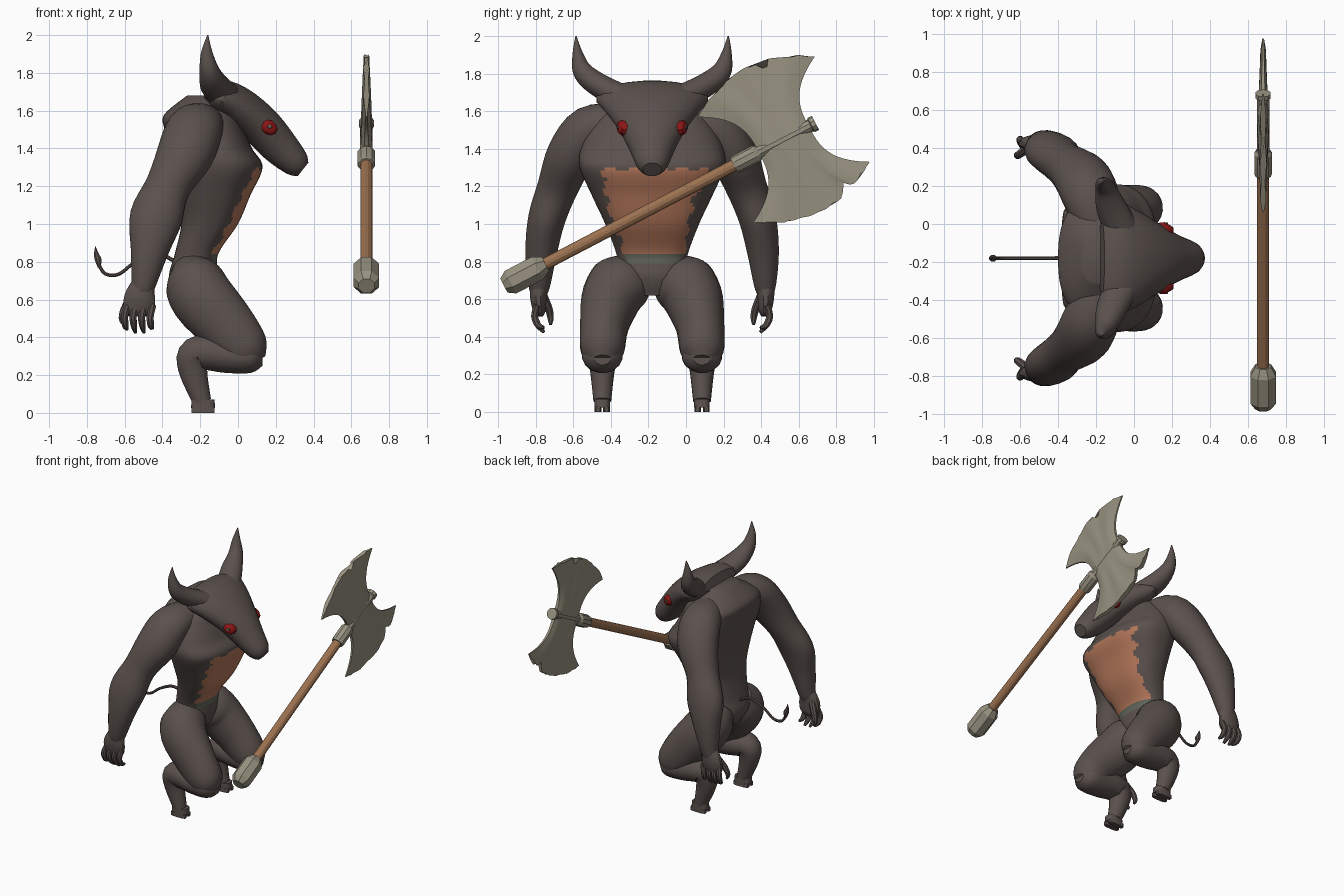
import bpy, bmesh, math, random
from mathutils import Vector

random.seed(4)
if "Cube" in bpy.data.objects:
    bpy.data.objects.remove(bpy.data.objects["Cube"], do_unlink=True)


def material(name, r, g, b):
    m = bpy.data.materials.new(name)
    m.use_nodes = True
    m.diffuse_color = (r, g, b, 1)
    m.node_tree.nodes["Principled BSDF"].inputs["Base Color"].default_value = (r, g, b, 1)
    return m


HIDE = material("dark hide", .105, .083, .075)
BELLY = material("bare belly", .47, .19, .105)
MOSS = material("waist fringe", .12, .13, .1)
WOOD = material("wood", .33, .165, .08)
METAL = material("dull metal", .31, .285, .215)
RED = material("eye red", .26, .008, .008)
MID_Y = -.18  # symmetry plane of the creature


def loft(name, rings, mats, rule=None, y0=MID_Y, angle=40):
    """Skin a list of closed rings, capping both ends."""
    bm = bmesh.new()
    loops = [[bm.verts.new(p) for p in ring] for ring in rings]
    n = len(loops[0])
    for a, b in zip(loops, loops[1:]):
        for i in range(n):
            j = (i + 1) % n
            bm.faces.new((a[i], a[j], b[j], b[i]))
    bm.faces.new(loops[0])
    bm.faces.new(loops[-1])
    bmesh.ops.recalc_face_normals(bm, faces=bm.faces)
    if rule:
        for f in bm.faces:
            f.material_index = rule(f.calc_center_median())
    me = bpy.data.meshes.new(name)
    bm.to_mesh(me)
    bm.free()
    for m in mats:
        me.materials.append(m)
    ob = bpy.data.objects.new(name, me)
    bpy.context.collection.objects.link(ob)
    ob.location.y = y0
    bpy.ops.object.select_all(action='DESELECT')
    ob.select_set(True)
    bpy.context.view_layer.objects.active = ob
    bpy.ops.object.shade_smooth_by_angle(angle=math.radians(angle))
    return ob


def spline(points, steps):
    """Catmull-Rom resampling of rows of numbers."""
    if steps == 1:
        return points
    p = [points[0]] + list(points) + [points[-1]]
    out = []
    for k in range(1, len(p) - 2):
        for s in range(steps):
            t = s / steps
            out.append([.5 * (2 * b + (c - a) * t + (2 * a - 5 * b + 4 * c - d) * t * t
                              + (3 * b - a - 3 * c + d) * t ** 3)
                        for a, b, c, d in zip(*p[k - 1:k + 3])])
    return out + [list(points[-1])]


def tube(name, points, mats, ref, side=1, n=16, steps=4, flat=False, power=1.0, **kw):
    """Rows are x, y, z, radius along ref, radius across it."""
    rows = spline(points, steps)
    mid = [Vector((r[0], r[1] * side, r[2])) for r in rows]
    rings = []
    for i, r in enumerate(rows):
        t = (mid[min(i + 1, len(mid) - 1)] - mid[max(i - 1, 0)]).normalized()
        if flat:
            t = Vector((0, 0, 1))
        a = (Vector(ref) - t * t.dot(Vector(ref))).normalized()
        b = t.cross(a)
        ring = []
        for k in range(n):
            w = math.tau * (k + .5) / n
            c, s = math.cos(w), math.sin(w)
            c = math.copysign(abs(c) ** power, c)
            s = math.copysign(abs(s) ** power, s)
            ring.append(mid[i] + a * c * r[3] + b * s * r[4])
        rings.append(ring)
    return loft(name, rings, mats, **kw)


X, Y = (1, 0, 0), (0, 1, 0)


# Torso, with the bare belly and ragged fringe chosen by position
def torso_rule(c):
    ragged = .012 * math.sin(c.z * 60) + .01 * math.sin(c.y * 50)
    width = .16 + (c.z - .84) * .25 + ragged
    front = c.x > -.2 + (c.z - .84) * .42 and abs(c.y) < width
    if front and .84 + ragged * .5 < c.z < 1.285 + ragged:
        return 1
    return 2 if front and .79 < c.z < .86 else 0


tube("torso", [(-.23, 0, .62, .09, .09), (-.235, 0, .72, .17, .13), (-.22, 0, .84, .19, .115),
               (-.15, 0, 1.0, .25, .15), (-.12, 0, 1.15, .32, .185), (-.1, 0, 1.3, .385, .23),
               (-.145, 0, 1.4, .38, .22), (-.18, 0, 1.5, .34, .21), (-.2, 0, 1.58, .28, .19),
               (-.19, 0, 1.68, .13, .08)],
     [HIDE, BELLY, MOSS], Y, n=64, steps=8, flat=True, power=.8, rule=torso_rule)

# Head: a wide wedge tapering into the muzzle
tube("head", [(-.17, 0, 1.7, .2, .05), (-.1, 0, 1.675, .3, .095), (0, 0, 1.62, .26, .11),
              (.12, 0, 1.52, .185, .11), (.22, 0, 1.41, .125, .1), (.31, 0, 1.32, .085, .075),
              (.345, 0, 1.29, .05, .045)], [HIDE], Y, n=20)

# Tail with a teardrop tuft
tube("tail", [(-.3, 0, .78, .012, .012), (-.42, 0, .84, .011, .011), (-.54, 0, .8, .01, .01),
              (-.63, 0, .735, .01, .01), (-.7, 0, .735, .01, .01), (-.735, 0, .78, .01, .01)],
     [HIDE], Y, n=8, steps=5)
tube("tail_tuft", [(-.735, 0, .77, .008, .008), (-.74, 0, .81, .019, .019),
                   (-.75, 0, .84, .014, .014), (-.755, 0, .88, .002, .002)], [HIDE], Y, n=8)

for side, label in ((1, "left"), (-1, "right")):
    # Horns
    tube(label + "_horn", [(-.06, .14, 1.665, .09, .07), (-.12, .27, 1.73, .08, .065),
                           (-.15, .365, 1.805, .055, .055), (-.165, .395, 1.9, .033, .03),
                           (-.16, .405, 2.0, .003, .003)], [HIDE], X, side)
    # Eyes: red lids around a dark pupil
    tube(label + "_eye", [(.16, .13, 1.51, .05, .04), (.162, .165, 1.513, .048, .038),
                          (.166, .18, 1.515, .03, .022), (.167, .183, 1.515, .012, .01)],
         [RED], (1, 0, -.5), side, n=10, steps=2)
    tube(label + "_pupil", [(.166, .175, 1.515, .016, .013), (.168, .188, 1.516, .011, .009)],
         [MOSS], X, side, n=8, steps=1)
    # Arms from the shoulder to the wrist
    tube(label + "_arm", [(-.19, .18, 1.54, .12, .1), (-.23, .33, 1.5, .15, .13),
                          (-.28, .43, 1.37, .15, .13), (-.37, .5, 1.2, .12, .11),
                          (-.435, .56, 1.03, .14, .1), (-.47, .59, .85, .1, .085),
                          (-.5, .6, .68, .065, .06), (-.515, .6, .62, .05, .04)],
         [HIDE], X, side, n=20)
    # Hands
    tube(label + "_palm", [(-.5, .6, .69, .06, .05), (-.52, .605, .61, .085, .045),
                           (-.525, .6, .54, .08, .035), (-.525, .6, .51, .05, .02)],
         [HIDE], X, side, n=12)
    for k in range(4):
        x, low = -.595 + k * .045, (.445, .425, .425, .45)[k]
        tube(f"{label}_finger_{k + 1}",
             [(x + .01, .61, .57, .018, .02), (x - .005, .625, .51, .02, .02),
              (x, .605, .46, .018, .018), (x + .008, .575, low, .009, .009)],
             [HIDE], X, side, n=8, steps=3)
    tube(label + "_thumb", [(-.56, .58, .62, .025, .025), (-.6, .55, .55, .022, .022),
                            (-.615, .54, .5, .018, .018), (-.605, .54, .465, .008, .008)],
         [HIDE], X, side, n=8, steps=3)
    # Crouching legs
    tube(label + "_thigh", [(-.27, .1, .79, .08, .08), (-.235, .15, .71, .16, .15),
                            (-.19, .215, .61, .16, .17), (-.06, .255, .46, .13, .155),
                            (.05, .265, .325, .115, .125), (.1, .265, .265, .06, .06)],
         [HIDE], Y, side, n=20)
    tube(label + "_shin", [(.13, .265, .3, .05, .05), (.07, .265, .3, .105, .09),
                           (-.06, .265, .305, .105, .095), (-.17, .265, .32, .1, .095),
                           (-.235, .265, .3, .085, .09), (-.235, .265, .21, .065, .075),
                           (-.19, .265, .06, .048, .05)], [HIDE], Y, side)
    # Hooves: a cuff over two toes
    tube(label + "_hoof_cuff", [(-.185, .265, .025, .042, .065), (-.185, .265, .07, .042, .062)],
         [HIDE], Y, side, n=12, steps=1, flat=True, power=.6)
    for toe in (-1, 1):
        y = .265 + toe * .023
        tube(f"{label}_toe_{'inner' if toe < 0 else 'outer'}",
             [(-.185, y, 0, .019, .064), (-.185, y, .03, .019, .065)],
             [HIDE], Y, side, n=8, steps=1, flat=True, power=.6)


# Battle axe, laid out along its shaft (u) and across it (v)
def axe_point(u, v, x=0):
    return Vector((.68 + x, .52 + u * .886 - v * .463, 1.45 + u * .463 + v * .886))


def axe_rod(name, profile, mat, n):
    rows = [(*axe_point(u, 0), r, r) for u, r in profile]
    tube(name, rows, [mat], X, n=n, steps=1, y0=0, angle=25)


axe_rod("axe_handle", [(-1.5, .033), (-.25, .033)], WOOD, 12)
axe_rod("axe_pommel", [(-1.68, .045), (-1.64, .073), (-1.48, .073), (-1.43, .045)], METAL, 8)
axe_rod("axe_collar", [(-.3, .042), (-.28, .049), (-.17, .049), (-.15, .038)], METAL, 10)
axe_rod("axe_socket", [(-.16, .035), (.16, .035), (.165, .042), (.19, .042)], METAL, 10)

COLS, ROWS = 28, 12
for sign, name, notch in ((1, "upper_blade", .25), (-1, "lower_blade", .5)):
    # Worn cutting edge: one deep notch plus small chips
    edge = []
    for i in range(COLS + 1):
        w = 2 * i / COLS - 1
        chip = .05 * max(0, 1 - abs(w - notch) / .1)
        edge.append(.435 - .115 * w * w - chip - random.uniform(0, .012))
    rings = []
    for k in range(ROWS + 1):
        t = k / ROWS
        half = .15 + .2 * t ** 3
        front, back = [], []
        for i in range(COLS + 1):
            w = 2 * i / COLS - 1
            flute = 1 + .25 * math.cos(w * 9) * t
            thick = (.032 - .018 * t) * flute * (1 - .6 * w ** 4)
            u, v = w * half, sign * t * edge[i]
            front.append(axe_point(u, v, thick))
            back.append(axe_point(u, v, -thick))
        rings.append(front + back[::-1])
    loft(name, rings, [METAL], y0=0, angle=35)
